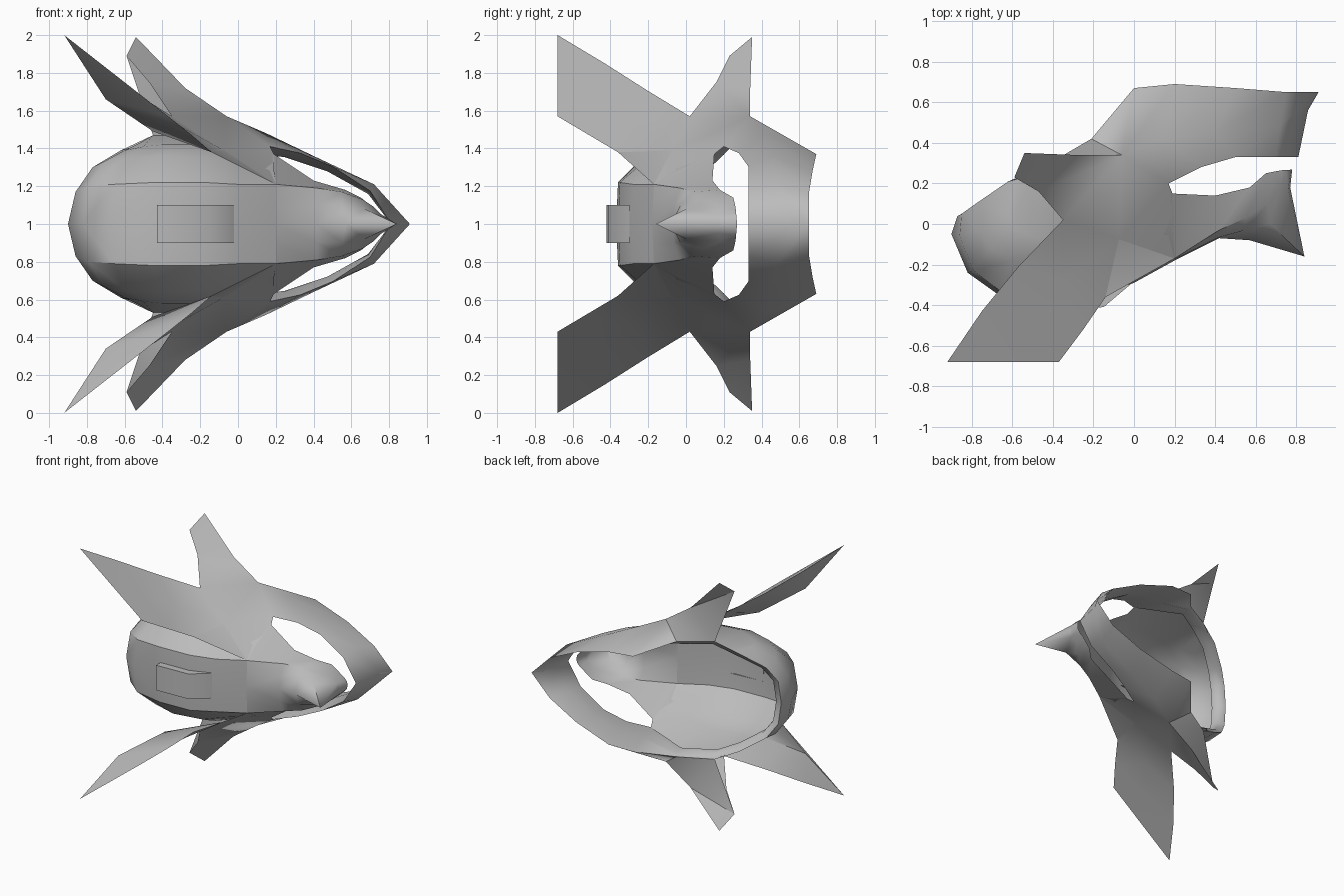
import bpy, bmesh

cube = bpy.data.objects.get("Cube")
if cube:
    bpy.data.objects.remove(cube, do_unlink=True)

grey = bpy.data.materials.new("plain grey")
grey.use_nodes = True
grey.diffuse_color = (0.5, 0.5, 0.5, 1)
grey.node_tree.nodes["Principled BSDF"].inputs["Base Color"].default_value = (0.5, 0.5, 0.5, 1)


def sheet(name, patches, angle=0.8):
    """Loft each patch (a list of point rows), weld them, mirror about the middle plane."""
    bm = bmesh.new()
    for rows in patches:
        grid = [[bm.verts.new(p) for p in row] for row in rows]
        for low, high in zip(grid, grid[1:]):
            for i in range(len(low) - 1):
                bm.faces.new((low[i], low[i + 1], high[i + 1], high[i]))
    bmesh.ops.remove_doubles(bm, verts=bm.verts, dist=0.002)
    bmesh.ops.recalc_face_normals(bm, faces=bm.faces)
    mesh = bpy.data.meshes.new(name)
    bm.to_mesh(mesh)
    bm.free()
    mesh.materials.append(grey)
    obj = bpy.data.objects.new(name, mesh)
    bpy.context.collection.objects.link(obj)
    obj.location.z = 1
    mirror = obj.modifiers.new("mirror", "MIRROR")
    mirror.use_axis = (False, False, True)
    mirror.use_clip = True
    bpy.ops.object.select_all(action="DESELECT")
    obj.select_set(True)
    bpy.context.view_layer.objects.active = obj
    bpy.ops.object.shade_smooth_by_angle(angle=angle)


def between(row_a, row_b, pull=1.0):
    """Row halfway between two rows, optionally pulled toward the long middle axis."""
    return [((a[0] + b[0]) / 2 * pull, (a[1] + b[1]) / 2, (a[2] + b[2]) / 2 * pull)
            for a, b in zip(row_a, row_b)]


def inward(row, scale, drop):
    return [(x * scale, y - drop, z * scale) for x, y, z in row]


# Shared corner points
brow_end = (.2, -.17, .21)
slit_front = (.19, .15, .37)
slit_corner = (.17, .2, .41)
notch = (-.35, .02, .57)
cheek_top = (-.06, .34, .57)
fin_front, fin_tip = (-.59, .23, .89), (-.54, .35, .99)
fin_edge = (-.28, .34, .72)
wing_low, wing_tip = (-.37, -.68, .57), (-.92, -.68, 1)
neck_corner = (0, .67, .38)
neck_side = (-.21, .42, .46)
neck_fin = (-.45, .28, .47)

# Rounded skull: middle strip, its border, the sides and the neck rim
middle = [(-.87, .04, 0), (-.9, -.05, 0), (-.82, -.24, 0), (-.68, -.34, 0),
          (-.45, -.37, 0), (-.18, -.36, 0), (0, -.29, 0), (.2, -.18, 0)]
border = [(-.85, .05, .17), (-.86, -.06, .17), (-.79, -.23, .2), (-.66, -.33, .21),
          (-.44, -.36, .22), (-.18, -.35, .22), (0, -.28, .21), brow_end]
side = [(-.78, .1, .28), (-.77, -.03, .3), (-.71, -.12, .33), (-.6, -.18, .35),
        (-.42, -.22, .36), (-.18, -.2, .35), (0, -.13, .31), (.19, -.03, .29)]
flank = [(-.62, .21, .39), (-.62, .05, .39), (-.6, -.02, .39), (-.5, -.06, .41),
         (-.4, -.08, .42), (-.18, -.05, .42), (0, 0, .37), slit_front]
back = [(-.62, .21, .39), (-.58, .22, .4), (-.55, .23, .41), (-.5, .26, .44),
        neck_fin, neck_side, (-.05, .33, .5), slit_corner]

# Pointed nose guard above the slit, welded to the skull
ridge = [middle[-1], (.42, -.07, 0), (.57, -.08, 0), (.84, -.16, 0), (.77, .18, 0), (.78, .27, 0)]
spike = [(.2, -.175, .105), (.42, -.065, .1), (.55, -.03, .1), (.67, 0, .08), (.76, .17, .05), (.775, .268, .03)]
shoulder = [brow_end, (.42, -.03, .19), (.55, .03, .17), (.66, .1, .13), (.72, .18, .09), (.75, .265, .06)]
slit_high = [slit_front, (.4, .14, .23), (.57, .18, .18), (.65, .25, .14), (.7, .26, .1), (.73, .265, .07)]
sheet("skull_and_nose_guard", [[middle, border], [border, side, flank, back],
                               [ridge, spike, shoulder, slit_high]], angle=.65)

# Wing sheets: flat outside, hollow inside
wing_lower = [wing_low, (-.25, -.52, .475), (-.14, -.36, .38), brow_end]
wing_upper = [wing_tip, (-.75, -.43, .85), (-.57, -.21, .71), notch]
wing_middle = between(wing_lower, wing_upper)
fold = wing_middle[-1]
wing_hollow = [wing_tip, (-.7, -.51, .66), (-.45, -.28, .49), fold]
sheet("wing_inner", [[wing_lower, wing_hollow, wing_upper]])

# Cheek and upright fin, closed behind to the neck rim
cheek = [[brow_end, fold, notch], [slit_front, slit_corner, cheek_top]]
fin = [[fin_front, (-.47, .16, .75), notch], [fin_tip, fin_edge, cheek_top]]
fin_back = [[fin_front, neck_fin, neck_side], [fin_tip, fin_edge, cheek_top]]

# Jaw band below the eye slit, one skin with the wing, cheek and fin
slit_low = [slit_corner, (.33, .28, .375), (.5, .33, .305), (.7, .33, .175), (.81, .33, 0)]
jaw_mid = [cheek_top, (.15, .42, .48), (.4, .45, .36), (.72, .48, .21), (.86, .57, 0)]
neck = [neck_corner, (.2, .69, .37), (.5, .67, .28), (.75, .65, .16), (.91, .65, 0)]
gusset = [[cheek_top, neck_corner], [cheek_top, neck_side]]
sheet("winged_side_panel", [[wing_lower, wing_middle, wing_upper], cheek, fin, fin_back,
                            [slit_low, jaw_mid, neck],
                            [[cheek_top, neck_corner], [(-.135, .38, .515), neck_side]]], angle=.9)

# Inside of the jaw band and the rolled lip around the skull opening
skull_rim = [middle[0], border[0], side[0], flank[0], neck_fin, neck_side]
rim = skull_rim + neck
inner = inward(skull_rim, .92, .08) + slit_low
rolled = inward(skull_rim, .94, .01) + between(neck, slit_low, .95)
sheet("neck_lip", [[rim, rolled, inner]], angle=1.2)

# Raised block on the brow
top = [(-.43, -.42), (-.15, -.41), (-.02, -.3)]
base = [(-.43, -.365), (-.15, -.345), (-.02, -.295)]
outline = [base[0]] + top
foot = [base[0]] + base
sheet("brow_block", [[[(x, y, h) for x, y in outline] for h in (0, .1)],
                     [[(x, y, .1) for x, y in outline[1:]], [(x, y, .1) for x, y in foot[1:]]]], angle=1)
